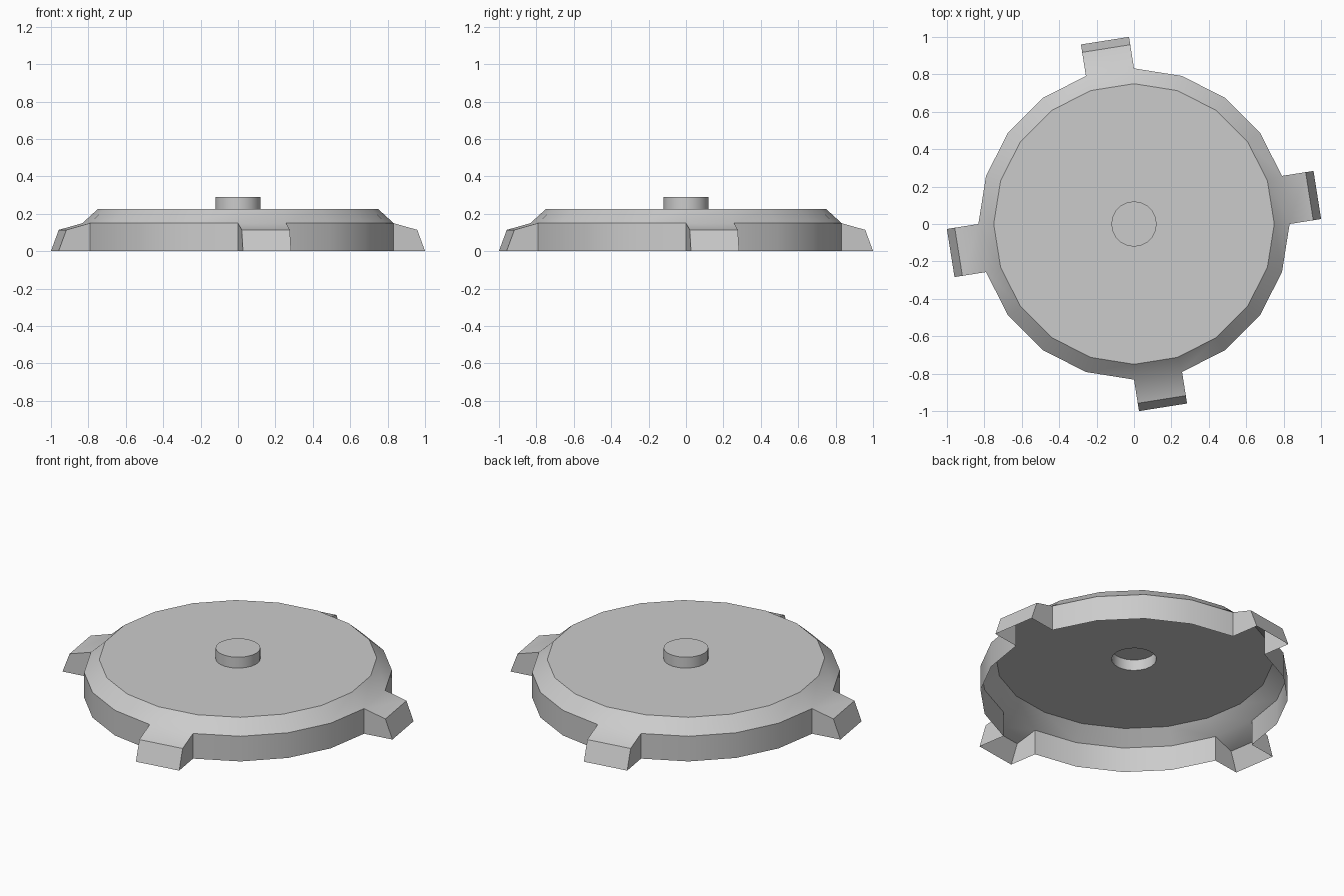
import bpy, bmesh, math
from mathutils import Vector

if "Cube" in bpy.data.objects:
    bpy.data.objects.remove(bpy.data.objects["Cube"])

N = 20                      # sides of the lid
PROFILE = [(0.832, 0.0), (0.832, 0.15), (0.75, 0.225), (0.121, 0.225), (0.121, 0.29)]

bm = bmesh.new()

# Lathe the open shell: wall, chamfer, flat top and hollow centre knob
rings = []
for r, z in PROFILE:
    rings.append([bm.verts.new((r * math.cos(math.tau * i / N),
                                r * math.sin(math.tau * i / N), z)) for i in range(N)])
wall = []
for k in range(len(rings) - 1):
    for i in range(N):
        j = (i + 1) % N
        f = bm.faces.new((rings[k][i], rings[k][j], rings[k + 1][j], rings[k + 1][i]))
        if k == 0:
            wall.append(f)
bm.faces.new(rings[-1])

# Four tapered lugs, hollow and open below, pulled out of every fifth wall panel
for f in wall[::N // 4]:
    mid = f.calc_center_median()
    out = Vector((mid.x, mid.y, 0)).normalized()
    lug = bmesh.ops.extrude_discrete_faces(bm, faces=[f])["faces"][0]
    old = None
    a, b, c, d = lug.verts
    i = wall.index(f) if f.is_valid else None
    bm.verts.ensure_lookup_table()
    for v in lug.verts:
        if v.co.z > 0.1:
            v.co += out * 0.128
            v.co.z = 0.114
        else:
            v.co += out * 0.1705

# Drop any downward faces so the underside stays open
bm.normal_update()
floor = [f for f in bm.faces if all(abs(v.co.z) < 1e-4 for v in f.verts)]
bmesh.ops.delete(bm, geom=floor, context='FACES')

mesh = bpy.data.meshes.new("lugged_lid")
bm.to_mesh(mesh)
bm.free()
lid = bpy.data.objects.new("lugged_lid", mesh)
bpy.context.collection.objects.link(lid)

# Soft shading round the wall, crisp chamfer edges
bpy.context.view_layer.objects.active = lid
lid.select_set(True)
bpy.ops.object.shade_smooth_by_angle(angle=math.radians(30))
